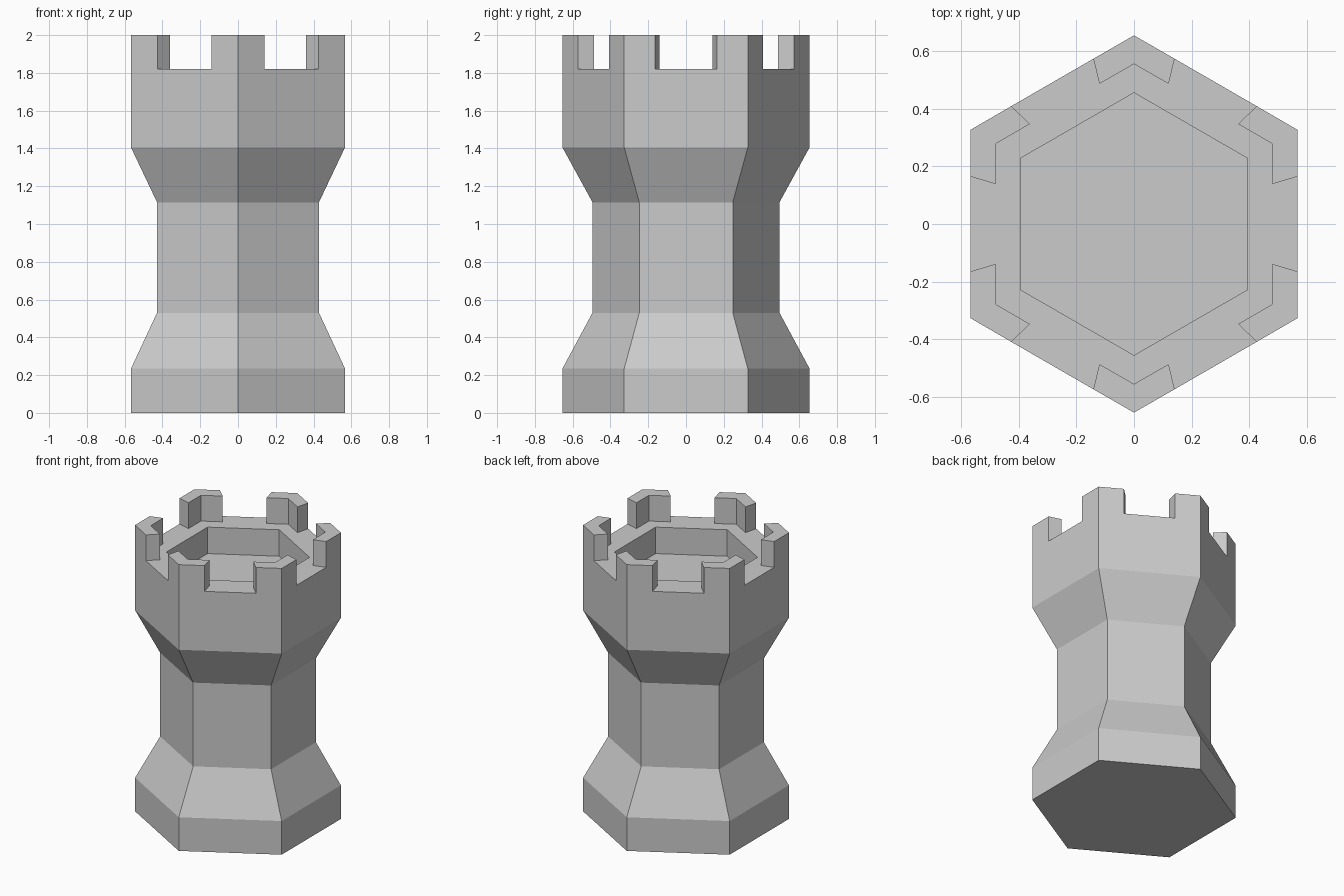
import bpy, bmesh
from math import sin, cos, pi
from mathutils import Matrix, Vector

if "Cube" in bpy.data.objects:
    bpy.data.objects.remove(bpy.data.objects["Cube"])

SIDES = 6
RIM, TOP, FLOOR = 1.82, 2.0, 1.635
# body profile from base to the start of the crown: (corner radius, height)
PROFILE = [(0.654, 0), (0.654, 0.235), (0.495, 0.53), (0.495, 1.115), (0.654, 1.405)]
# battlement footprint at the +y corner: outer start/corner/end, inner start/corner/end
OUTER = [(0.141, 0.573), (0, 0.654), (-0.141, 0.573)]
INNER = [(0.12, 0.486), (0, 0.555), (-0.12, 0.486)]
POCKET = 0.455

bm = bmesh.new()


def ring(x, y, z):
    """One vertex repeated around the axis."""
    return [bm.verts.new(Matrix.Rotation(2 * pi * k / SIDES, 3, 'Z') @ Vector((x, y, z)))
            for k in range(SIDES)]


def bands(a, b):
    for k in range(SIDES):
        n = (k + 1) % SIDES
        bm.faces.new((a[k], a[n], b[n], b[k]))


# body
body = [ring(0, r, z) for r, z in PROFILE]
for a, b in zip(body, body[1:]):
    bands(a, b)
bm.faces.new(body[0][::-1])

# sunken pocket
lip, floor = ring(0, POCKET, RIM), ring(0, POCKET, FLOOR)
bands(lip, floor)
bm.faces.new(floor)

# crown with a battlement on every corner
o_low = {i: ring(*OUTER[i], RIM) for i in (0, 2)}
o_top = [ring(*p, TOP) for p in OUTER]
i_low = [ring(*p, RIM) for p in INNER]
i_top = [ring(*p, TOP) for p in INNER]
wall = body[-1]
for k in range(SIDES):
    n = (k + 1) % SIDES
    # notched outer wall and rim floor
    bm.faces.new((wall[k], wall[n], o_top[1][n], o_top[0][n], o_low[0][n],
                  o_low[2][k], o_top[2][k], o_top[1][k]))
    bm.faces.new((o_low[2][k], o_low[0][n], i_low[0][n], i_low[1][n],
                  lip[n], lip[k], i_low[1][k], i_low[2][k]))
    # battlement top, ends and inner faces
    bm.faces.new([r[k] for r in o_top] + [r[k] for r in reversed(i_top)])
    for e in (0, 2):
        bm.faces.new((o_low[e][k], o_top[e][k], i_top[e][k], i_low[e][k]))
    for e in (0, 1):
        bm.faces.new((i_low[e][k], i_low[e + 1][k], i_top[e + 1][k], i_top[e][k]))

bmesh.ops.recalc_face_normals(bm, faces=bm.faces[:])
mesh = bpy.data.meshes.new("hexagonal_tower")
bm.to_mesh(mesh)
bm.free()
bpy.context.collection.objects.link(bpy.data.objects.new("hexagonal_tower", mesh))
